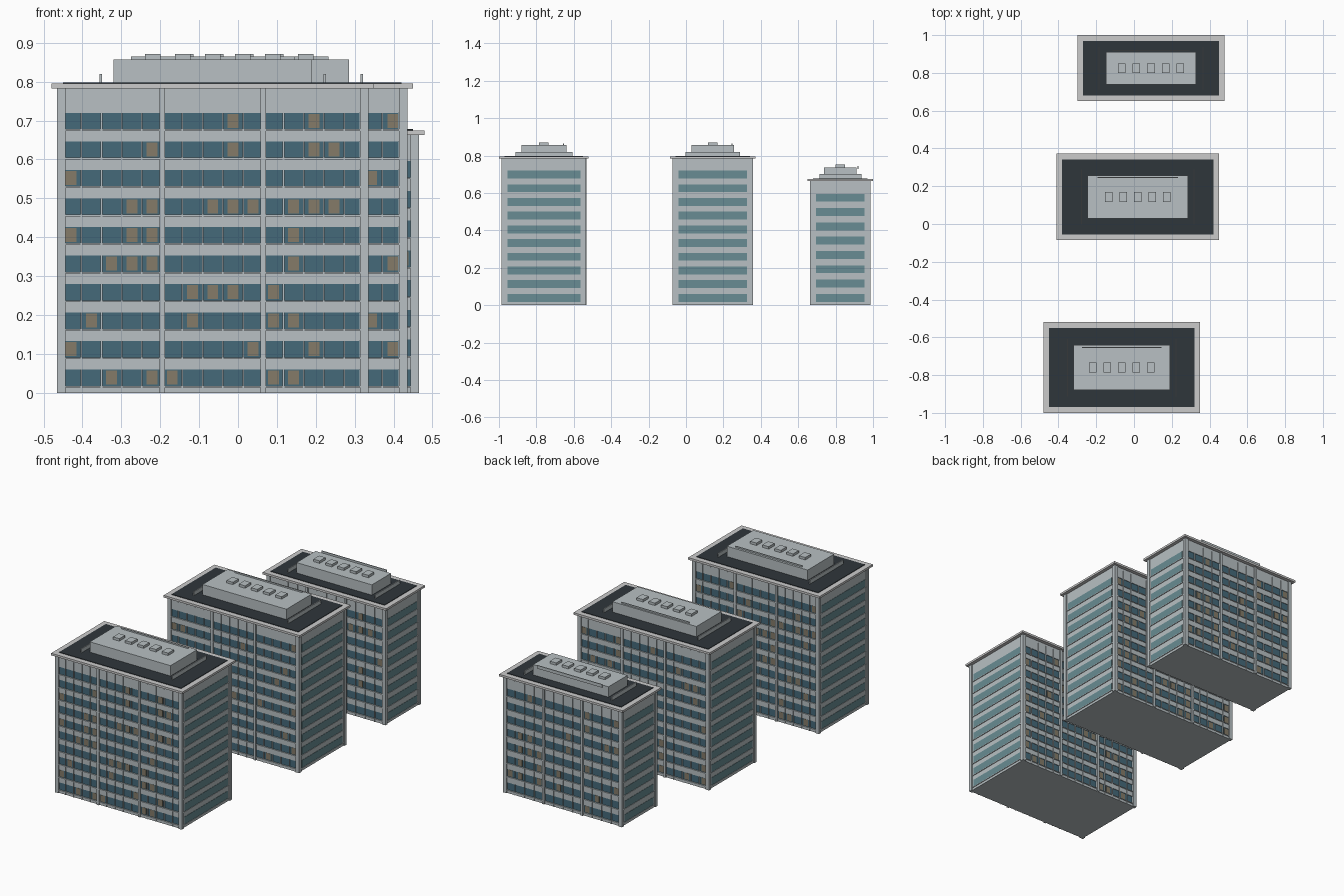
import bpy, bmesh, random
from mathutils import Vector

if "Cube" in bpy.data.objects:
    bpy.data.objects.remove(bpy.data.objects["Cube"])

random.seed(4)


def material(name, hexcol):
    m = bpy.data.materials.new(name)
    rgb = [int(hexcol[i:i + 2], 16) / 255 for i in (0, 2, 4)]
    m.diffuse_color = [((c + 0.055) / 1.055) ** 2.4 for c in rgb] + [1]
    m.use_nodes = True
    m.node_tree.nodes["Principled BSDF"].inputs["Base Color"].default_value = m.diffuse_color
    return m


WALL = material("concrete", "b8c0c3")
GLASS = material("front_glass", "456a7a")
SIDE = material("side_glass", "688c93")
LIT = material("lit_glass", "857b69")
ROOF = material("roof_felt", "2f363b")
TRIM = material("parapet_trim", "c2c5c4")


def boxes(name, mat, items):
    """One object made of boxes, each given as x0, x1, y0, y1, z0, z1."""
    bm = bmesh.new()
    for x0, x1, y0, y1, z0, z1 in items:
        r = bmesh.ops.create_cube(bm, size=1)
        for v in r["verts"]:
            v.co = Vector(((x0 + x1) / 2 + v.co.x * (x1 - x0),
                           (y0 + y1) / 2 + v.co.y * (y1 - y0),
                           (z0 + z1) / 2 + v.co.z * (z1 - z0)))
    me = bpy.data.meshes.new(name)
    bm.to_mesh(me)
    bm.free()
    me.materials.append(mat)
    ob = bpy.data.objects.new(name, me)
    bpy.context.collection.objects.link(ob)


# lit window columns per floor on the front of the nearest block
FRONT_LIT = [(2, 4, 5, 10, 11), (0, 9, 12), (1, 6, 10, 11), (6, 7, 8, 10), (2, 3, 4, 11),
             (0, 3, 4, 11), (3, 4, 7, 8, 9, 11, 12, 13), (0,), (4, 8, 12, 13), (8, 12)]


def building(tag, cx, cy, rx, ry, h, floors, pitch, cols, pent, fin, bar, lit=None):
    hx, hy = rx - 0.02, ry - 0.02          # wall half sizes
    fx = hx - 0.005                        # half length of the window grid
    cw = 2 * fx / cols

    def part(name, mat, items):
        boxes(tag + "_" + name, mat,
              [(cx + a, cx + b, cy + c, cy + d, e, f) for a, b, c, d, e, f in items])

    def faces(x0, x1, din, dout, z0, z1):
        """The same strip on the front and back walls."""
        return [(x0, x1, -hy - dout, -hy - din, z0, z1), (x0, x1, hy + din, hy + dout, z0, z1)]

    # wall core, with spandrels around the window bands
    part("core", WALL, [(-hx, hx, -hy + 0.006, hy - 0.006, 0, h - 0.012)])
    gx = fx - 0.012
    bands = [(f * pitch + 0.018, f * pitch + 0.06) for f in range(floors)]
    edges = [0] + [z for b in bands for z in b] + [h - 0.012]
    spandrels, ledges, glass, side, lamps = [], [], [], [], []
    for z0, z1 in zip(edges[::2], edges[1::2]):
        spandrels += faces(-hx, hx, -0.01, 0, z0, z1)
    for f, (z0, z1) in enumerate(bands):
        glass += faces(-gx, gx, -0.007, -0.003, z0, z1)
        ledges.append((-hx - 0.004, hx + 0.004, -hy - 0.004, hy + 0.004, z0 - 0.004, z0))
        for s in (-1, 1):
            x = sorted((s * (hx - 0.002), s * (hx + 0.0015)))
            side.append((x[0], x[1], -hy + 0.025, hy - 0.025, z0, z1))
        # lit windows on both long faces
        for i, sy in enumerate((-1, 1)):
            for c in range(cols):
                on = c in lit[f] if (lit and i == 0) else random.random() < 0.2
                if on:
                    x = -fx + (c + 0.5) * cw
                    lamps.append(faces(x - 0.014, x + 0.014, -0.005, -0.002, z0 + 0.003, z1 - 0.003)[i])
    part("spandrels", WALL, spandrels)
    part("ledges", WALL, ledges)
    part("window_bands", GLASS, glass)
    part("side_window_bands", SIDE, side)
    part("lit_windows", LIT, lamps)

    # vertical piers, thin mullions and corner posts
    piers, mullions = [], []
    for k in range(1, cols):
        x = -fx + k * cw
        if k % (cols // 3) == 0:
            piers += faces(x - 0.007, x + 0.007, -0.01, 0.007, 0, h - 0.012)
        else:
            mullions += faces(x - 0.002, x + 0.002, -0.01, 0.003, 0, h - 0.025)
    for sx in (-1, 1):
        piers += faces(sx * fx - 0.011, sx * fx + 0.011, -0.014, 0.006, 0, h - 0.012)
    part("piers", WALL, piers)
    part("mullions", WALL, mullions)

    # roof slab, dark roof surface
    part("roof_slab", TRIM, [(-rx, rx, -ry, ry, h - 0.012, h)])
    part("roof_surface", ROOF, [(-rx + 0.03, rx - 0.03, -ry + 0.03, ry - 0.03, h - 0.005, h + 0.003)])

    # plant room, vents, side fins and rear screen bar
    px, py = pent
    part("plant_room", WALL, [(-px, px, -py, py, h, h + 0.062)])
    part("roof_vents", WALL, [(i * 0.077 - 0.02, i * 0.077 + 0.02, -0.026, 0.026, h + 0.06, h + 0.076)
                              for i in range(-2, 3)])
    part("roof_fins", WALL, [(s * fin[0] - 0.003, s * fin[0] + 0.003, -fin[1], fin[1], h, h + 0.025)
                             for s in (-1, 1)])
    part("screen_bar", WALL, [(-bar[0], bar[0], bar[1] - 0.0025, bar[1] + 0.0025, h + 0.052, h + 0.07)])


building("front_block", -0.065, -0.76, 0.415, 0.24, 0.795, 10, 0.0733, 15,
         (0.255, 0.12), (0.288, 0.152), (0.21, 0.105), FRONT_LIT)
building("middle_block", 0.02, 0.143, 0.43, 0.229, 0.795, 10, 0.0733, 15,
         (0.265, 0.113), (0.298, 0.146), (0.213, 0.102))
building("rear_block", 0.09, 0.825, 0.39, 0.175, 0.675, 8, 0.0765, 12,
         (0.238, 0.086), (0.275, 0.112), (0.205, 0.094))
